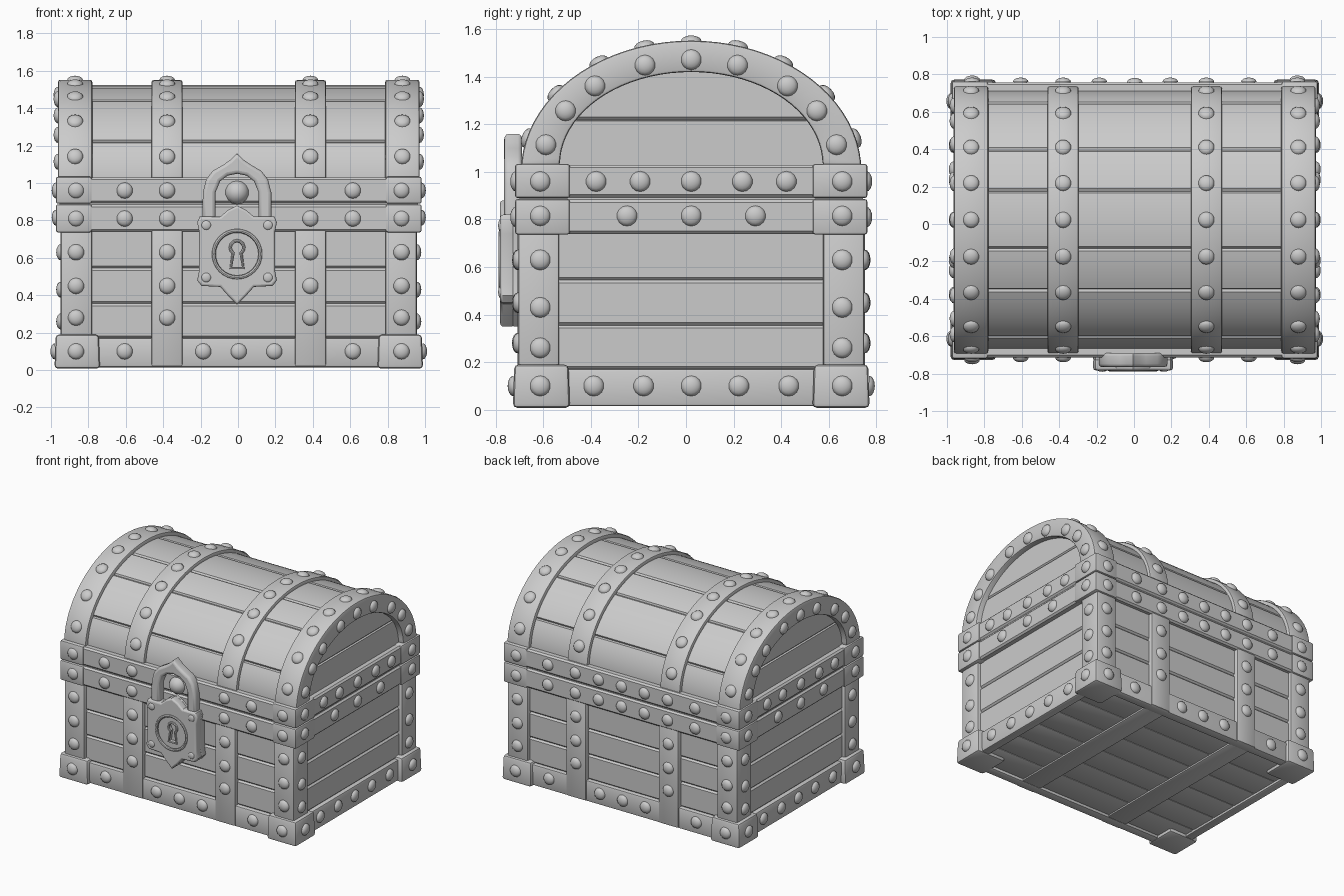
import bpy, bmesh
from math import sin, cos, radians, pi
from mathutils import Vector, Matrix

if "Cube" in bpy.data.objects:
    bpy.data.objects.remove(bpy.data.objects["Cube"])

SIGNS = [(-1, -1), (-1, 1), (1, -1), (1, 1)]
SHIFT = Vector((0.004, 0.022, 0))      # chest sits slightly back, the lock sticks out in front


def finish(name, bm, bevel=0.0):
    bmesh.ops.remove_doubles(bm, verts=bm.verts, dist=1e-5)
    bmesh.ops.recalc_face_normals(bm, faces=bm.faces)
    me = bpy.data.meshes.new(name)
    bm.to_mesh(me)
    bm.free()
    ob = bpy.data.objects.new(name, me)
    bpy.context.collection.objects.link(ob)
    if bevel:
        m = ob.modifiers.new("bevel", 'BEVEL')
        m.width, m.segments, m.limit_method = bevel, 2, 'ANGLE'
        m.angle_limit = radians(40)
    return ob


def box(name, x, y, z, bevel=0.012, taper=0.0):
    """Box from (min, max) pairs; taper pulls the top in."""
    bm = bmesh.new()
    bmesh.ops.create_cube(bm, size=1)
    for v in bm.verts:
        k = 1 - taper if v.co.z > 0 else 1
        v.co = [(p[0] + p[1]) / 2 + c * s * (p[1] - p[0])
                for p, c, s in zip((x, y, z), v.co, (k, k, 1))]
    return finish(name, bm, bevel)


def span(s, a, b):
    return tuple(sorted((s * a, s * b)))


def loft(name, rings, bevel=0.0):
    """Stack of rectangles given as (half x, half y, z)."""
    bm = bmesh.new()
    loops = [[bm.verts.new((a * hx, b * hy, z)) for a, b in ((-1, -1), (1, -1), (1, 1), (-1, 1))]
             for hx, hy, z in rings]
    for p, q in zip(loops, loops[1:]):
        for i in range(4):
            j = (i + 1) % 4
            bm.faces.new((p[i], p[j], q[j], q[i]))
    bm.faces.new(loops[0])
    bm.faces.new(loops[-1])
    return finish(name, bm, bevel)


def arch(name, x0, x1, outer, inner, n=40):
    """Half-ellipse band between two (half width, height, base z) ellipses."""
    bm = bmesh.new()
    rows = []
    for i in range(n + 1):
        t = pi * i / n
        rows.append([bm.verts.new((x, a * cos(t), z + b * sin(t)))
                     for x, (a, b, z) in ((x0, outer), (x1, outer), (x1, inner), (x0, inner))])
    for p, q in zip(rows, rows[1:]):
        for i in range(4):
            j = (i + 1) % 4
            bm.faces.new((p[i], p[j], q[j], q[i]))
    bm.faces.new(rows[0])
    bm.faces.new(rows[-1])
    return finish(name, bm, 0.012)


# Wooden core: body planks, then lid planks, with a groove at each joint
rings = []
for z0, z1 in ((0.04, 0.17), (0.17, 0.355), (0.355, 0.545), (0.545, 0.76)):
    rings += [(0.913, 0.688, z0), (0.925, 0.70, z0 + 0.012),
              (0.925, 0.70, z1 - 0.012), (0.913, 0.688, z1)]
for t0, t1 in ((0, 25), (25, 57), (57, 77), (77, 90)):
    for i in range(9):
        t = radians(t0 + 1 + (t1 - t0 - (2 if t1 < 90 else 1)) * i / 8)
        rings.append((0.925, 0.69 * cos(t), 1 + 0.525 * sin(t)))
    if t1 < 90:
        t = radians(t1)
        rings.append((0.913 if t1 == 25 else 0.925, 0.678 * cos(t), 1 + 0.515 * sin(t)))
loft("wood_planks", rings)

# Double band around the joint of body and lid
A, B = 0.97, 0.735
loft("rim_band", [(A - .012, B - .012, .74), (A, B, .752), (A, B, .872), (A - .012, B - .012, .884),
                  (A - .012, B - .012, .892), (A, B, .904), (A, B, 1.018), (A - .012, B - .012, 1.03)])

# Corner posts, feet and band corners
for sx, sy in SIGNS:
    box("corner_post", span(sx, .785, .952), span(sy, .555, .727), (.1, .76))
    box("corner_foot", span(sx, .742, .985), span(sy, .51, .75), (.008, .19), .018, .05)
    for z in ((.736, .886), (.89, 1.034)):
        box("band_corner", span(sx, .785, .978), span(sy, .51, .741), z)

# Base rails, straps on front, back and bottom
for s in (-1, 1):
    box("base_rail_long", (-.94, .94), span(s, .65, .722), (.015, .172))
    box("base_rail_short", span(s, .88, .948), (-.70, .70), (.015, .172))
    for sy in (-1, 1):
        box("body_strap", span(s, .30, .467), span(sy, .67, .73), (.018, .76))
    box("bottom_strap", span(s, .30, .467), (-.68, .68), (.02, .06))
for i in range(6):
    y = -.65 + i * 1.3 / 6
    box("bottom_plank", (-.89, .89), (y, y + 1.3 / 6), (.032, .06), .008)

# Lid straps and end arches
for s in (-1, 1):
    arch("lid_strap", *span(s, .30, .467), (.714, .55, 1.0), (.67, .505, 1.0))
    arch("lid_end_arch", *span(s, .783, .966), (.716, .552, 1.0), (.552, .39, 1.03))

# Rivets
rivet_bm = bmesh.new()


def rivet(pos, normal, r=0.043, h=0.024):
    m = Matrix.Translation(pos) @ Vector(normal).to_track_quat('Z', 'Y').to_matrix().to_4x4()
    new = bmesh.ops.create_uvsphere(rivet_bm, u_segments=14, v_segments=8, radius=1,
                                    matrix=m @ Matrix.Diagonal((r, r, h, 1)))["verts"]
    inv = m.inverted()
    bmesh.ops.delete(rivet_bm, geom=[v for v in new if (inv @ v.co).z < -0.005], context='VERTS')


for s in (-1, 1):
    # front and back
    for sx in (-1, 1):
        cols = [(.87, .1, .748), (.61, .1, .722), (.19, .1, .722)]
        cols += [(x, z, y) for x, y in ((.87, .727), (.383, .73)) for z in (.28, .45, .63)]
        cols += [(x, z, .737) for x in (.87, .61, .383) + ((.19,) if s > 0 else ()) for z in (.81, .96)]
        for x, z, y in cols:
            rivet((sx * x, s * y, z), (0, s, 0))
    for z, y in ((.1, .722), (.81, .735), (.96, .735)):
        if s > 0 or z < .5:
            rivet((0, s * y, z), (0, s, 0))
    # ends
    for sy in (-1, 1):
        pts = [(.635, .1, .983), (.2, .1, .948), (.41, .1, .948)]
        pts += [(.635, z, .952) for z in (.26, .43, .63)]
        pts += [(.635, .815, .976), (.635, .96, .976), (.27, .815, .97), (.215, .96, .97), (.40, .96, .97)]
        pts += [(.63 * cos(radians(t)), 1 + .472 * sin(radians(t)), .966) for t in (14, 33, 50, 72)]
        for y, z, x in pts:
            rivet((s * x, sy * y, z), (s, 0, 0))
    for z, x in ((.1, .948), (.815, .97), (.96, .97), (1.472, .966)):
        rivet((s * x, 0, z), (s, 0, 0))
    # over the lid
    for x in (.383, .875):
        for t in (15, 37, 57, 74, 90, 106, 123, 143, 165):
            c, d = cos(radians(t)), sin(radians(t))
            rivet((s * x, .714 * c, 1 + .55 * d), (0, c / .714, d / .55))
finish("rivets", rivet_bm)
for ob in bpy.data.objects:
    ob.location = SHIFT


# Padlock parts: flat outlines in the x-z plane
def plate(name, outlines, y, half, bevel=0.012, wire=False):
    cu = bpy.data.curves.new(name, 'CURVE')
    cu.dimensions = '3D' if wire else '2D'
    cu.fill_mode = 'FULL' if wire else 'BOTH'
    cu.bevel_depth, cu.bevel_resolution = bevel, 2
    if not wire:
        cu.extrude, cu.offset = half - bevel, -bevel
    for pts in outlines:
        sp = cu.splines.new('POLY')
        sp.points.add(len(pts) - 1)
        for p, (x, z) in zip(sp.points, pts):
            p.co = (x, z, 0, 1)
        sp.use_cyclic_u = True
    ob = bpy.data.objects.new(name, cu)
    ob.location, ob.rotation_euler = (-.005, y, 0), (pi / 2, 0, 0)
    bpy.context.collection.objects.link(ob)


def mirrored(half):
    return half + [(-x, z) for x, z in reversed(half) if x > 0]


def circle(r, z, n=32):
    return [(r * cos(2 * pi * i / n), z + r * sin(2 * pi * i / n)) for i in range(n)]


body = mirrored([(0, .88), (.05, .855), (.09, .82), (.2, .82), (.213, .79), (.203, .74), (.203, .53),
                 (.213, .48), (.19, .45), (.09, .445), (.05, .40), (0, .35)])
keyhole = [(.036 * cos(radians(a)), .655 + .036 * sin(radians(a))) for a in range(-55, 236, 29)]
keyhole += [(-.033, .545), (.033, .545)]
plate("lock_front", [body, circle(.125, .62)], -.751, .031)
plate("lock_back", [body], -.70, .034)
plate("keyhole_plate", [circle(.13, .62), keyhole], -.748, .018, .004)
plate("keyhole_rim", [keyhole], -.766, 0, .009, True)
plate("dish_rim", [circle(.125, .62)], -.778, 0, .011, True)
plate("shackle", [[(.115, .8), (.185, .8), (.183, .95), (.165, 1.02), (.13, 1.065), (.07, 1.1), (.035, 1.125),
                   (0, 1.16), (-.035, 1.125), (-.07, 1.1), (-.13, 1.065), (-.165, 1.02), (-.183, .95),
                   (-.185, .8), (-.115, .8), (-.115, .95), (-.09, 1.01), (-.05, 1.04), (0, 1.05),
                   (.05, 1.04), (.09, 1.01), (.115, .95)]], -.727, .038, .018)

# Round staple knob inside the shackle, small studs on the lock corners
rivet_bm = bmesh.new()
rivet((-.005, -.70, .95), (0, -1, 0), .065, .06)
for sx, sz in SIGNS:
    rivet((-.005 + sx * .165, -.78, .635 + sz * .14), (0, -1, 0), .026, .01)
finish("lock_knob_and_studs", rivet_bm)

# Bake bevels and curves, then smooth
bpy.ops.object.select_all(action='SELECT')
bpy.context.view_layer.objects.active = bpy.data.objects["wood_planks"]
bpy.ops.object.convert(target='MESH')
bpy.ops.object.shade_smooth_by_angle(angle=radians(35))
